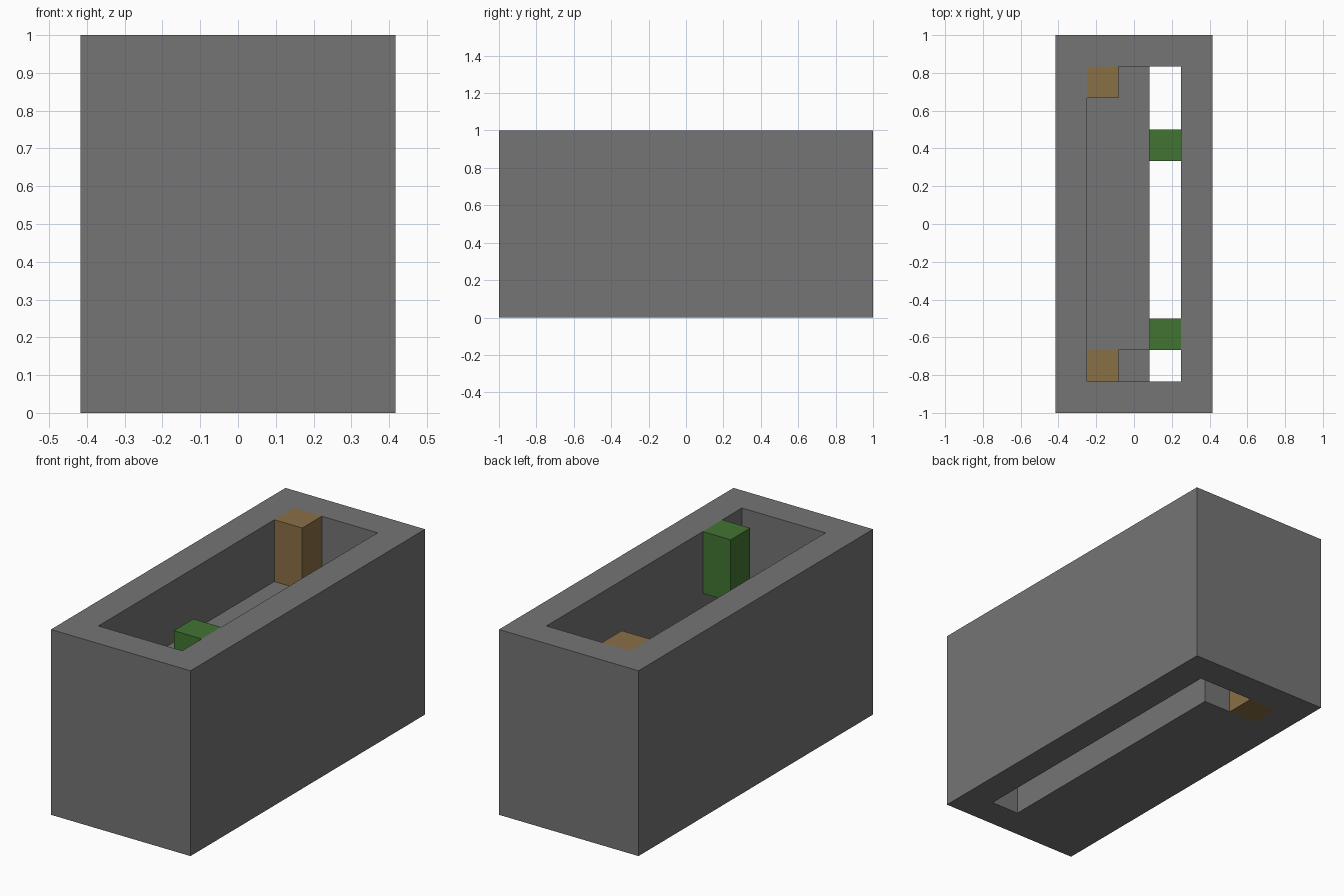
import bpy
from mathutils import Vector

U = 1 / 6  # grid unit: the block is 5 x 12 x 6 units

old = bpy.data.objects.get("Cube")
if old:
    bpy.data.objects.remove(old, do_unlink=True)


def to_linear(c):
    c /= 255
    return c / 12.92 if c <= 0.04045 else ((c + 0.055) / 1.055) ** 2.4


def material(name, *rgb):
    colour = (*[to_linear(c) for c in rgb], 1)
    mat = bpy.data.materials.new(name)
    mat.use_nodes = True
    mat.diffuse_color = colour
    mat.node_tree.nodes["Principled BSDF"].inputs["Base Color"].default_value = colour
    return mat


def box(name, low, high, mat):
    """Box between two corners given in grid units."""
    low, high = Vector(low) * U, Vector(high) * U
    bpy.ops.mesh.primitive_cube_add(size=1, location=(low + high) / 2)
    obj = bpy.context.object
    obj.name = name
    obj.scale = high - low
    bpy.ops.object.transform_apply(location=False, rotation=False, scale=True)
    obj.data.materials.append(mat)
    return obj


grey = material("stone grey", 117, 117, 117)
brown = material("wood brown", 138, 112, 70)
green = material("leaf green", 66, 116, 50)

# Outer walls: a block with a shaft cut right through
walls = box("outer_walls", (-2.5, -6, 0), (2.5, 6, 6), grey)
shaft = box("shaft_cutter", (-1.5, -5, -1), (1.5, 5, 7), grey)
cut = walls.modifiers.new("shaft", "BOOLEAN")
cut.operation, cut.solver, cut.object = "DIFFERENCE", "EXACT", shaft
bpy.context.view_layer.objects.active = walls
bpy.ops.object.modifier_apply(modifier=cut.name)
bpy.data.objects.remove(shaft, do_unlink=True)

# Two floors, open along the left wall and at alternate ends
box("lower_floor", (-1.5, -5, 0), (0.5, 4, 1), grey)
box("upper_floor", (-1.5, -4, 3), (0.5, 5, 4), grey)

# Brown posts climbing from level to level
box("bottom_post", (-1.5, 4, 0), (-0.5, 5, 1), brown)
box("middle_post", (-1.5, -5, 1), (-0.5, -4, 4), brown)
box("top_post", (-1.5, 4, 4), (-0.5, 5, 6), brown)

# Green blocks against the left wall, one on each level
box("lower_green_block", (0.5, 2, 1), (1.5, 3, 3), green)
box("upper_green_block", (0.5, -4, 4), (1.5, -3, 6), green)
